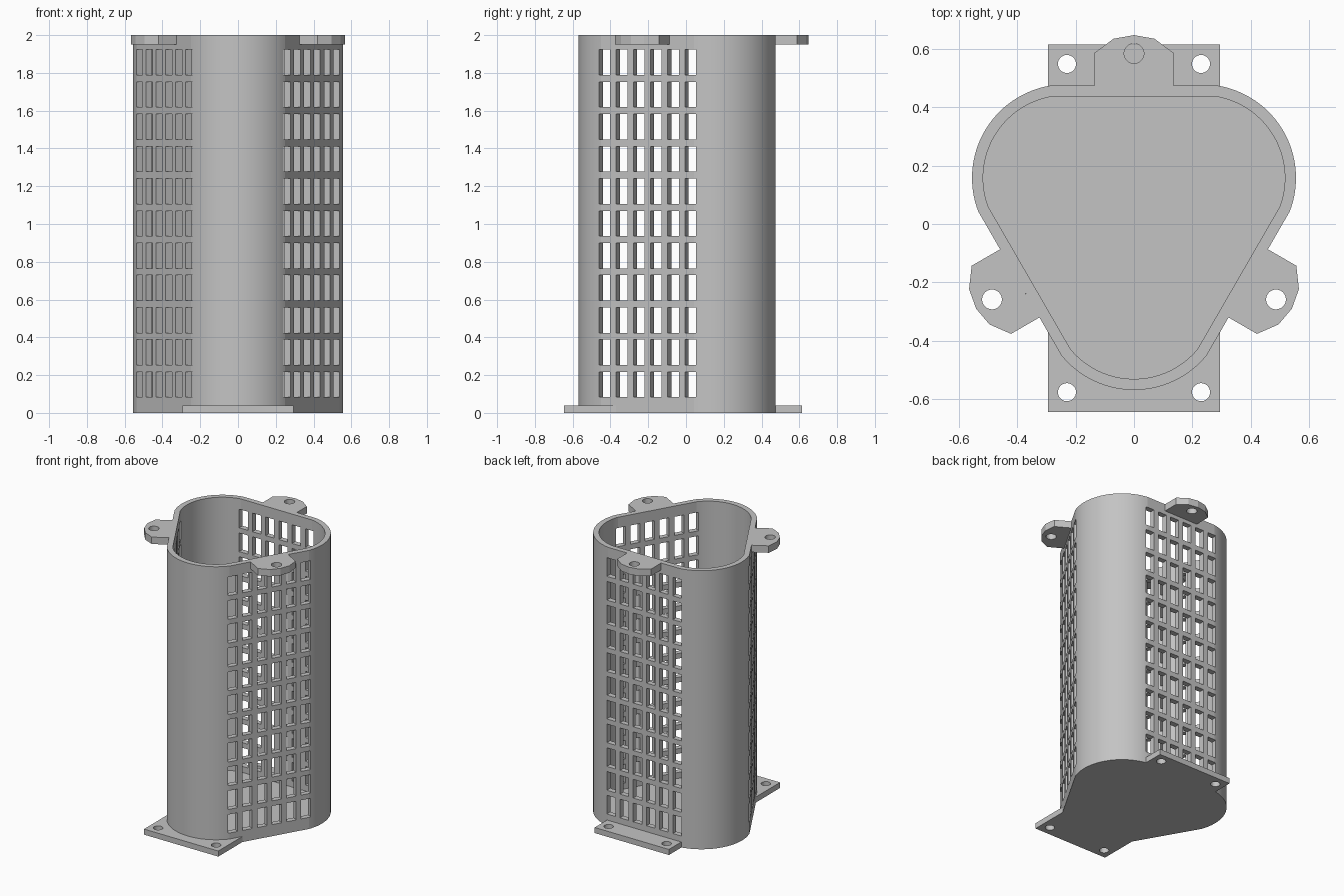
import bpy, bmesh
from math import sin, cos, pi, radians, acos
from mathutils import Matrix, Vector

cube = bpy.data.objects.get("Cube")
if cube:
    bpy.data.objects.remove(cube, do_unlink=True)

CENTRE_Y = 0.0225       # centroid of the rounded triangle
HEIGHT, FLOOR = 2.0, 0.04
FLAT, CORNER_DIST, CORNER_R, WALL = 0.4525, 0.271, 0.321, 0.038

grey = bpy.data.materials.new("plain_grey")
grey.use_nodes = True
grey.diffuse_color = (0.55, 0.55, 0.55, 1)
grey.node_tree.nodes["Principled BSDF"].inputs["Base Color"].default_value = grey.diffuse_color


def make_object(name, bm):
    bmesh.ops.recalc_face_normals(bm, faces=bm.faces)
    mesh = bpy.data.meshes.new(name)
    bm.to_mesh(mesh)
    bm.free()
    obj = bpy.data.objects.new(name, mesh)
    bpy.context.collection.objects.link(obj)
    return obj


def add_prism(bm, outline, z0, z1, matrix=Matrix()):
    face = bm.faces.new([bm.verts.new(matrix @ Vector((x, y, z0))) for x, y in outline])
    top = bmesh.ops.extrude_face_region(bm, geom=[face])["geom"]
    verts = [g for g in top if isinstance(g, bmesh.types.BMVert)]
    bmesh.ops.translate(bm, verts=verts, vec=(0, 0, z1 - z0))


def prism(name, outline, z0, z1, matrix=Matrix()):
    bm = bmesh.new()
    add_prism(bm, outline, z0, z1, matrix)
    return make_object(name, bm)


def select(obj):
    bpy.ops.object.select_all(action='DESELECT')
    obj.select_set(True)
    bpy.context.view_layer.objects.active = obj


def combine(obj, other, operation='DIFFERENCE'):
    select(obj)
    mod = obj.modifiers.new("combine", 'BOOLEAN')
    mod.operation, mod.solver, mod.object = operation, 'EXACT', other
    bpy.ops.object.modifier_apply(modifier=mod.name)
    bpy.data.objects.remove(other, do_unlink=True)


def finish(obj):
    obj.data.materials.clear()
    obj.data.materials.append(grey)
    select(obj)
    bpy.ops.object.shade_smooth_by_angle(angle=radians(6))


def circle(x, y, r, n=32):
    return [(x + r * cos(2 * pi * i / n), y + r * sin(2 * pi * i / n)) for i in range(n)]


def rounded_triangle(inset, steps=32):
    # Three corner arcs joined by flat walls
    r = CORNER_R - inset
    half = pi / 3 - acos((FLAT - inset - CORNER_DIST / 2) / r) 
    half = 2 * pi / 3 - pi / 3 - acos((FLAT - inset - CORNER_DIST / 2) / r)
    points = []
    for corner in range(3):
        mid = -pi / 2 + corner * 2 * pi / 3
        for i in range(steps + 1):
            a = mid - half + 2 * half * i / steps
            points.append((CORNER_DIST * cos(mid) + r * cos(a),
                           CENTRE_Y + CORNER_DIST * sin(mid) + r * sin(a)))
    return points


def side_matrix(k):
    # Local +y points out of wall k, origin at the centroid
    return Matrix.Translation((0, CENTRE_Y, 0)) @ Matrix.Rotation(k * 2 * pi / 3, 4, 'Z')


# Tube wall
tube = prism("tube_wall", rounded_triangle(0), FLOOR, HEIGHT)
combine(tube, prism("bore", rounded_triangle(WALL), -0.5, HEIGHT + 0.5))

# Ventilation slots through the three flat walls
bm = bmesh.new()
for k in range(3):
    for col in range(6):
        x = (col - 2.5) * 0.105
        w = 0.034
        outline = [(x - w, 0.33), (x + w, 0.33), (x + w, 0.55), (x - w, 0.55)]
        for row in range(11):
            z = 0.15 + row * 0.1706
            add_prism(bm, outline, z - 0.067, z + 0.067, side_matrix(k))
combine(tube, make_object("slots", bm))
finish(tube)

# Floor and mounting plate with four screw holes
base = prism("base_plate", rounded_triangle(0), 0, FLOOR)
plate = [(-0.295, -0.645), (0.295, -0.645), (0.295, 0.615), (-0.295, 0.615)]
combine(base, prism("plate", plate, 0, FLOOR), 'UNION')
bm = bmesh.new()
for x in (-0.23, 0.23):
    for y in (-0.577, 0.549):
        add_prism(bm, circle(x, y, 0.031), -0.1, 0.1)
combine(base, make_object("screw_holes", bm))
finish(base)

# Screw lugs at the rim, one on each flat wall
half_lug = [(0.135, FLAT), (0.135, 0.565), (0.07, 0.613), (0, 0.6255)]
lug_outline = half_lug + [(-x, y) for x, y in half_lug[-2::-1]]
for k, name in enumerate(("back_lug", "right_lug", "left_lug")):
    lug = prism(name, lug_outline, 1.95, HEIGHT, side_matrix(k))
    combine(lug, prism("hole", circle(0, 0.5625, 0.034), 1.9, 2.1, side_matrix(k)))
    finish(lug)
